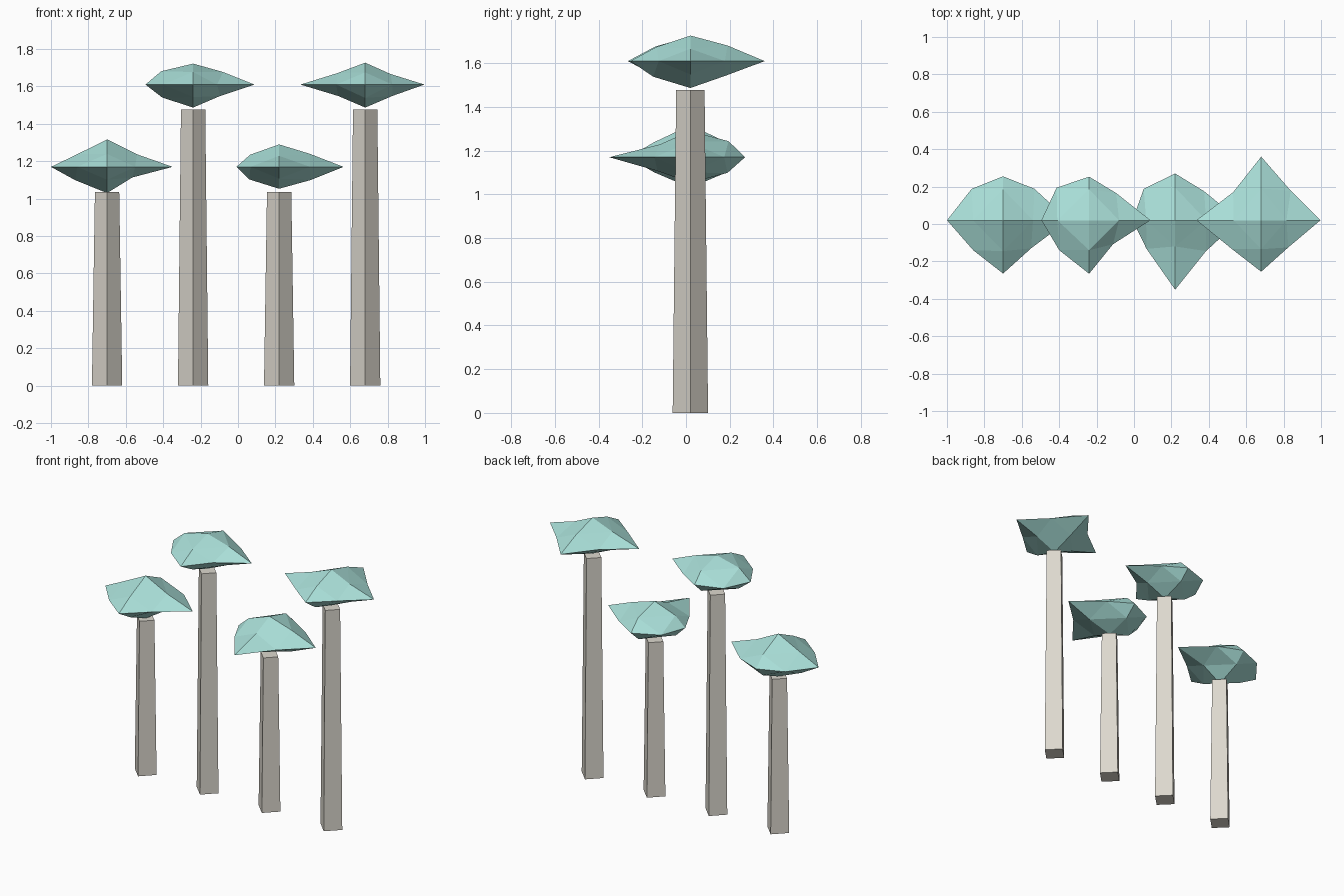
import bpy, bmesh
from mathutils import Vector

if "Cube" in bpy.data.objects:
    bpy.data.objects.remove(bpy.data.objects["Cube"])

FLAT = 0.42          # vertical squash of the crowns
CY = 0.02            # depth of the row


def material(name, rgb):
    m = bpy.data.materials.new(name)
    m.diffuse_color = (*rgb, 1)
    m.use_nodes = True
    m.node_tree.nodes["Principled BSDF"].inputs["Base Color"].default_value = m.diffuse_color
    return m


LEAF = material("leaf", (0.40, 0.74, 0.69))
BARK = material("bark", (0.72, 0.69, 0.62))


def finish(bm, name, mat, loc):
    bmesh.ops.recalc_face_normals(bm, faces=bm.faces)
    me = bpy.data.meshes.new(name)
    bm.to_mesh(me)
    bm.free()
    me.materials.append(mat)
    ob = bpy.data.objects.new(name, me)
    ob.location = loc
    bpy.context.collection.objects.link(ob)


def trunk(name, x, h):
    # four-sided taper with its corners on the axes
    bm = bmesh.new()
    rings = [[bm.verts.new((r * a, r * b, z)) for a, b in ((1, 0), (0, 1), (-1, 0), (0, -1))]
             for r, z in ((0.081, 0), (0.065, h))]
    for i in range(4):
        j = (i + 1) % 4
        bm.faces.new((rings[0][i], rings[0][j], rings[1][j], rings[1][i]))
    bm.faces.new(rings[0][::-1])
    bm.faces.new(rings[1])
    finish(bm, name, BARK, (x, CY, 0))


def crown(name, x, z, axis, xz, xy, yz):
    # octahedron split once; each corner has its own reach
    # axis: -x +x -y +y -z +z ; edge lists: (--, +-, -+, ++)
    bm = bmesh.new()
    tips, mids = {}, {}
    for a in range(3):
        for s in (-1, 1):
            p = Vector()
            p[a] = s * axis[2 * a + (s > 0)]
            tips[a, s] = bm.verts.new(p)
    for (a, b), reach in (((0, 2), xz), ((0, 1), xy), ((1, 2), yz)):
        for k, r in enumerate(reach):
            s, t = (1 if k & 1 else -1), (1 if k & 2 else -1)
            p = Vector()
            p[a] = s * r
            p[b] = t * r * (FLAT if b == 2 else 1)
            mids[a, s, b, t] = bm.verts.new(p)
    for sx in (-1, 1):
        for sy in (-1, 1):
            for sz in (-1, 1):
                A, B, C = tips[0, sx], tips[1, sy], tips[2, sz]
                ab, ac, bc = mids[0, sx, 1, sy], mids[0, sx, 2, sz], mids[1, sy, 2, sz]
                for f in ((A, ab, ac), (B, bc, ab), (C, ac, bc), (ab, bc, ac)):
                    bm.faces.new(f)
    finish(bm, name, LEAF, (x, CY, z))


# x, trunk height, crown height, tip reaches, then edge reaches
TREES = [
    (-0.70, 1.035, 1.17, (.30, .35, .285, .235, .14, .147),
     (.17, .135, .16, .16), (.16, .15, .168, .168), (.165, .165, .165, .165)),
    (-0.24, 1.477, 1.61, (.255, .328, .286, .233, .123, .112),
     (.165, .145, .17, .16), (.16, .128, .174, .145), (.16, .16, .16, .165)),
    (0.22, 1.035, 1.17, (.228, .344, .371, .25, .117, .12),
     (.16, .168, .155, .165), (.153, .165, .168, .155), (.15, .17, .14, .175)),
    (0.68, 1.477, 1.61, (.346, .317, .275, .34, .123, .117),
     (.145, .145, .147, .135), (.155, .145, .15, .158), (.17, .16, .155, .17)),
]
for i, (x, h, z, axis, xz, xy, yz) in enumerate(TREES, 1):
    trunk(f"trunk_{i}", x, h)
    crown(f"crown_{i}", x, z, axis, xz, xy, yz)
